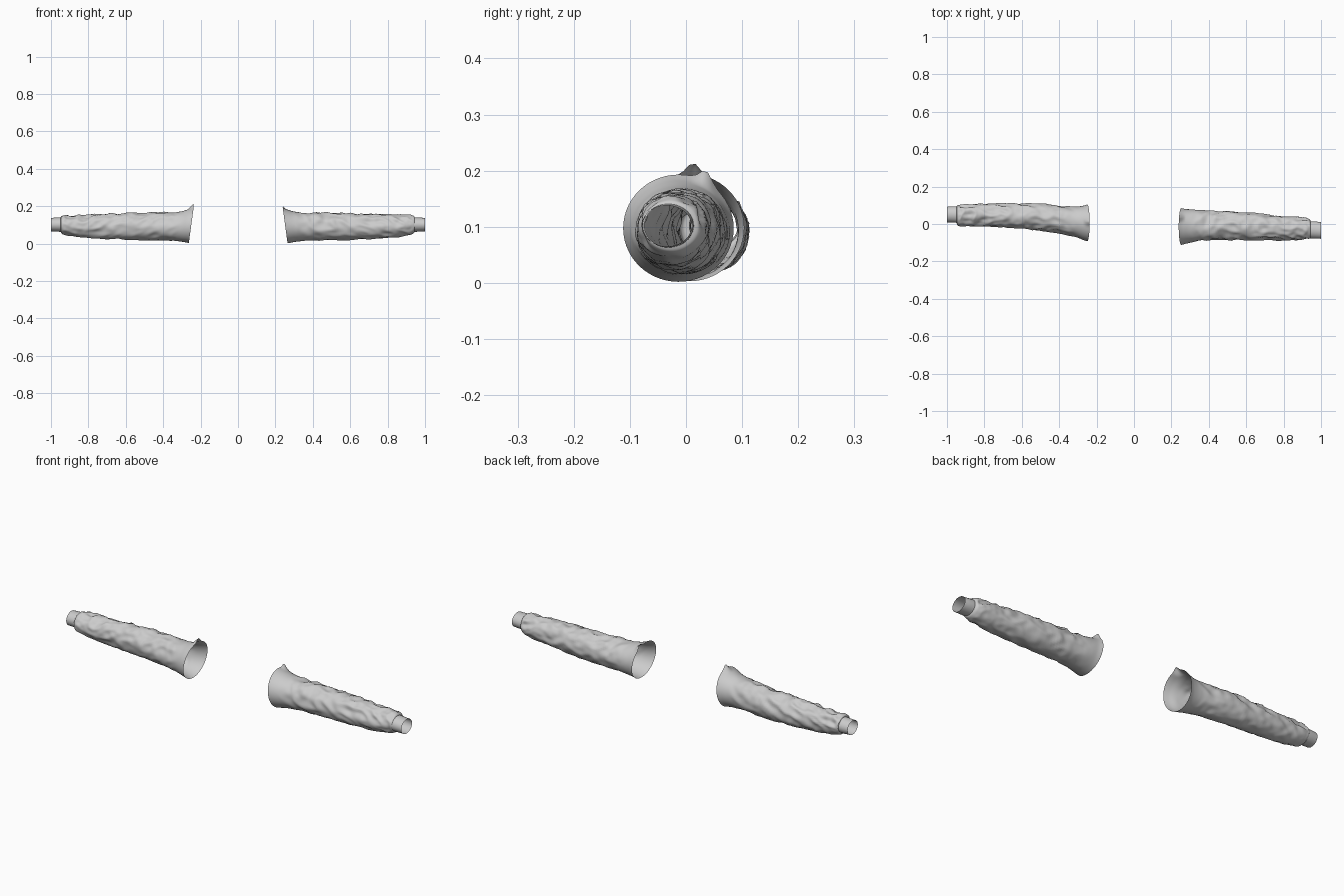
import bpy, bmesh, math
from mathutils import Vector, noise

SEG = 56

# Stations along each arm: |x|, y min, y max, z min, z max
right_body = [
    (0.252, -0.112, 0.085, 0.002, 0.193), (0.275, -0.106, 0.080, 0.006, 0.182),
    (0.31, -0.098, 0.078, 0.011, 0.171), (0.36, -0.090, 0.074, 0.015, 0.165),
    (0.45, -0.085, 0.069, 0.017, 0.163), (0.58, -0.085, 0.064, 0.019, 0.162),
    (0.70, -0.086, 0.052, 0.024, 0.158), (0.80, -0.086, 0.041, 0.031, 0.155),
    (0.88, -0.083, 0.036, 0.039, 0.152), (0.925, -0.080, 0.031, 0.049, 0.150),
    (0.940, -0.078, 0.024, 0.056, 0.147), (0.945, -0.074, 0.012, 0.064, 0.140)]
left_body = [
    (0.250, -0.092, 0.104, 0.003, 0.194), (0.275, -0.084, 0.097, 0.008, 0.184),
    (0.31, -0.070, 0.093, 0.012, 0.172), (0.36, -0.060, 0.095, 0.016, 0.166),
    (0.45, -0.042, 0.105, 0.018, 0.163), (0.58, -0.027, 0.111, 0.020, 0.161),
    (0.70, -0.017, 0.110, 0.025, 0.157), (0.80, -0.013, 0.107, 0.031, 0.154),
    (0.88, -0.012, 0.104, 0.039, 0.152), (0.93, -0.012, 0.101, 0.048, 0.150),
    (0.945, -0.006, 0.100, 0.056, 0.147), (0.948, 0.006, 0.095, 0.063, 0.140)]
right_cuff = [(0.940, -0.077, 0.014, 0.063, 0.141), (0.97, -0.078, 0.013, 0.064, 0.139),
              (1.0, -0.079, 0.010, 0.065, 0.138)]
left_cuff = [(0.942, 0.006, 0.095, 0.063, 0.141), (0.97, 0.008, 0.094, 0.064, 0.139),
             (1.0, 0.009, 0.092, 0.065, 0.138)]


def spline(pts, t):
    """Catmull-Rom through the station list, t from 0 to len - 1."""
    i = min(int(t), len(pts) - 2)
    f = t - i
    p0, p1, p2, p3 = (pts[max(0, min(len(pts) - 1, i + k))] for k in (-1, 0, 1, 2))
    return [0.5 * (2 * b + (c - a) * f + (2 * a - 5 * b + 4 * c - d) * f * f
                   + (3 * b - a - 3 * c + d) * f ** 3)
            for a, b, c, d in zip(p0, p1, p2, p3)]


def smooth(a, b, v):
    v = max(0, min(1, (v - a) / (b - a)))
    return v * v * (3 - 2 * v)


def wrinkle(x, ang, seed):
    """Cloth folds: ridged diagonal creases, denser on the top of the arm."""
    c, s = math.cos(ang), math.sin(ang)
    p = Vector((x * 13 + 0.9 * s + seed, c * 1.3, s * 1.3))
    q = Vector((x * 30 - 0.7 * c, c * 2.2 + seed, s * 2.2))
    ridge = 0.4 - abs(noise.noise(p)) * 2
    top = 0.6 + 0.6 * smooth(-0.5, 0.9, s)
    amount = smooth(0.28, 0.42, x) * (1 - smooth(0.92, 0.945, x))
    return amount * top * (0.0085 * ridge + 0.005 * noise.noise(q))


def tube(name, pts, side, steps, seed=None, spike=0):
    bm = bmesh.new()
    rings = []
    for k in range(steps * (len(pts) - 1) + 1):
        x, y0, y1, z0, z1 = spline(pts, k / steps)
        ring = []
        for j in range(SEG):
            a = 2 * math.pi * j / SEG
            c, s = math.cos(a), math.sin(a)
            d, px, up = 0, x, 0
            if seed is not None:
                d = wrinkle(x, a, seed)
                open_end = 1 - smooth(0.25, 0.36, x)
                px -= 0.013 * s * open_end          # slanted shoulder opening
                tip = math.exp(-((a - spike) / 0.16) ** 2)
                up = 0.020 * tip * (1 - smooth(0.25, 0.285, x))
            ring.append(bm.verts.new((side * px,
                                      (y0 + y1) / 2 + c * ((y1 - y0) / 2 + d),
                                      (z0 + z1) / 2 + s * ((z1 - z0) / 2 + d) + up)))
        rings.append(ring)
    for r0, r1 in zip(rings, rings[1:]):
        for j in range(SEG):
            n = (j + 1) % SEG
            bm.faces.new((r0[j], r0[n], r1[n], r1[j]))
    bmesh.ops.recalc_face_normals(bm, faces=bm.faces)
    # Point the open shell outward
    f = bm.faces[0]
    mid = Vector((0, (pts[0][1] + pts[0][2]) / 2, (pts[0][3] + pts[0][4]) / 2))
    out = f.calc_center_median() - mid
    out.x = 0
    if f.normal.dot(out) < 0:
        bmesh.ops.reverse_faces(bm, faces=bm.faces)
    me = bpy.data.meshes.new(name)
    bm.to_mesh(me)
    bm.free()
    for p in me.polygons:
        p.use_smooth = True
    ob = bpy.data.objects.new(name, me)
    bpy.context.collection.objects.link(ob)
    return ob


# Wrinkled sleeves
tube("right_sleeve", right_body, 1, 11, 3.7, 1.05)
tube("left_sleeve", left_body, -1, 11, 8.2, 1.5)
# Plain wrist cuffs
tube("right_cuff", right_cuff, 1, 4)
tube("left_cuff", left_cuff, -1, 4)
